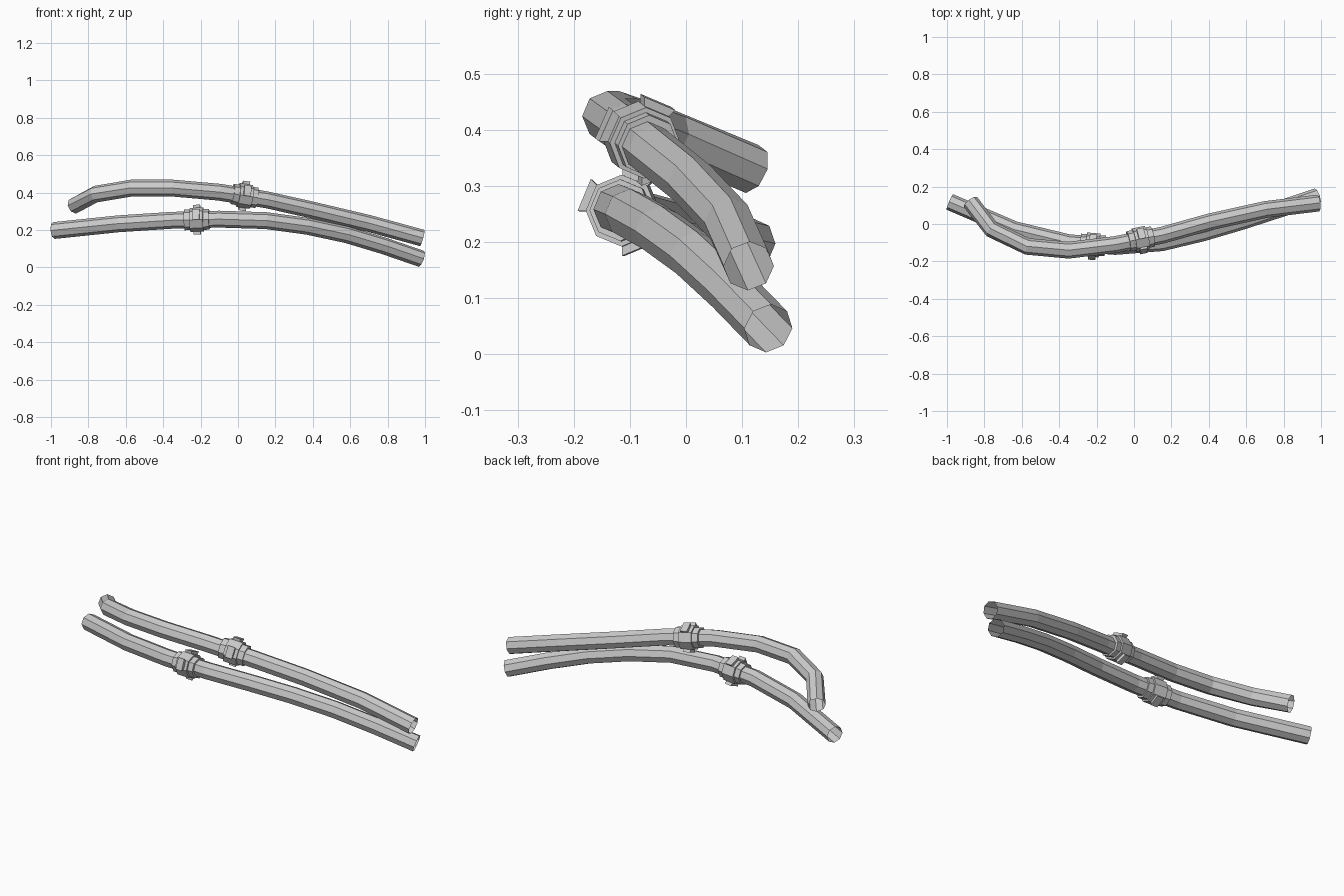
import bpy, bmesh, math
from mathutils import Vector

cube = bpy.data.objects.get("Cube")
if cube:
    bpy.data.objects.remove(cube, do_unlink=True)

SIDES = 8
HOSE_RADIUS = 0.045

grey = bpy.data.materials.new("plain_grey")
grey.use_nodes = True
grey.diffuse_color = (0.6, 0.6, 0.6, 1)
grey.node_tree.nodes["Principled BSDF"].inputs["Base Color"].default_value = (0.6, 0.6, 0.6, 1)


def add_ring(bm, centre, axis, radius):
    """Octagon of vertices around an axis, with a corner pointing up."""
    side = Vector((0, 0, 1)).cross(axis).normalized()
    up = axis.cross(side)
    angles = [math.tau * i / SIDES for i in range(SIDES)]
    return [bm.verts.new(centre + radius * (math.cos(a) * side + math.sin(a) * up)) for a in angles]


def skin(bm, rings):
    """Join neighbouring rings with quads; returns one face list per band."""
    bands = []
    for a, b in zip(rings, rings[1:]):
        bands.append([bm.faces.new((a[i], a[(i + 1) % SIDES], b[(i + 1) % SIDES], b[i]))
                      for i in range(SIDES)])
    return bands


def finish(bm, name):
    mesh = bpy.data.meshes.new(name)
    bm.to_mesh(mesh)
    bm.free()
    mesh.materials.append(grey)
    bpy.context.collection.objects.link(bpy.data.objects.new(name, mesh))


def hose(name, path):
    """Open-ended tube with mitred joints."""
    pts = [Vector(p) for p in path]
    dirs = [(b - a).normalized() for a, b in zip(pts, pts[1:])]
    axes = [dirs[0]] + [(a + b).normalized() for a, b in zip(dirs, dirs[1:])] + [dirs[-1]]
    bm = bmesh.new()
    skin(bm, [add_ring(bm, p, t, HOSE_RADIUS) for p, t in zip(pts, axes)])
    finish(bm, name)


def coupling(name, centre, axis):
    """Stepped collar with three raised grip lugs."""
    centre, axis = Vector(centre), Vector(axis).normalized()
    half = [(-0.067, 0.04), (-0.067, 0.055), (-0.036, 0.055), (-0.036, 0.064), (-0.019, 0.064)]
    profile = half + [(-s, r) for s, r in reversed(half)]
    bm = bmesh.new()
    bands = skin(bm, [add_ring(bm, centre + axis * s, axis, r) for s, r in profile])
    middle = bands[len(half) - 1]
    lugs = bmesh.ops.extrude_discrete_faces(bm, faces=[middle[k] for k in (1, 3, 6)])["faces"]
    for v in {v for f in lugs for v in f.verts}:
        offset = v.co - centre
        v.co += 0.25 * (offset - axis * offset.dot(axis))
    finish(bm, name)


# Upper hose, hooked at its right-hand end
hose("upper_hose", [
    (-0.875, 0.118, 0.33), (-0.76, -0.03, 0.392), (-0.57, -0.12, 0.424),
    (-0.35, -0.14, 0.424), (-0.1, -0.11, 0.402), (0.15, -0.06, 0.362),
    (0.4, 0.01, 0.306), (0.7, 0.077, 0.235), (0.985, 0.112, 0.157)])
coupling("upper_coupling", (0.035, -0.08, 0.382), (0.25, 0.05, -0.04))

# Lower hose, a gentle arch
hose("lower_hose", [
    (-0.985, 0.118, 0.197), (-0.64, -0.03, 0.233), (-0.35, -0.1, 0.252),
    (-0.1, -0.12, 0.258), (0.15, -0.1, 0.25), (0.37, -0.047, 0.22),
    (0.58, 0.015, 0.175), (0.78, 0.08, 0.115), (0.98, 0.147, 0.046)])
coupling("lower_coupling", (-0.22, -0.112, 0.255), (0.25, -0.02, 0.006))
